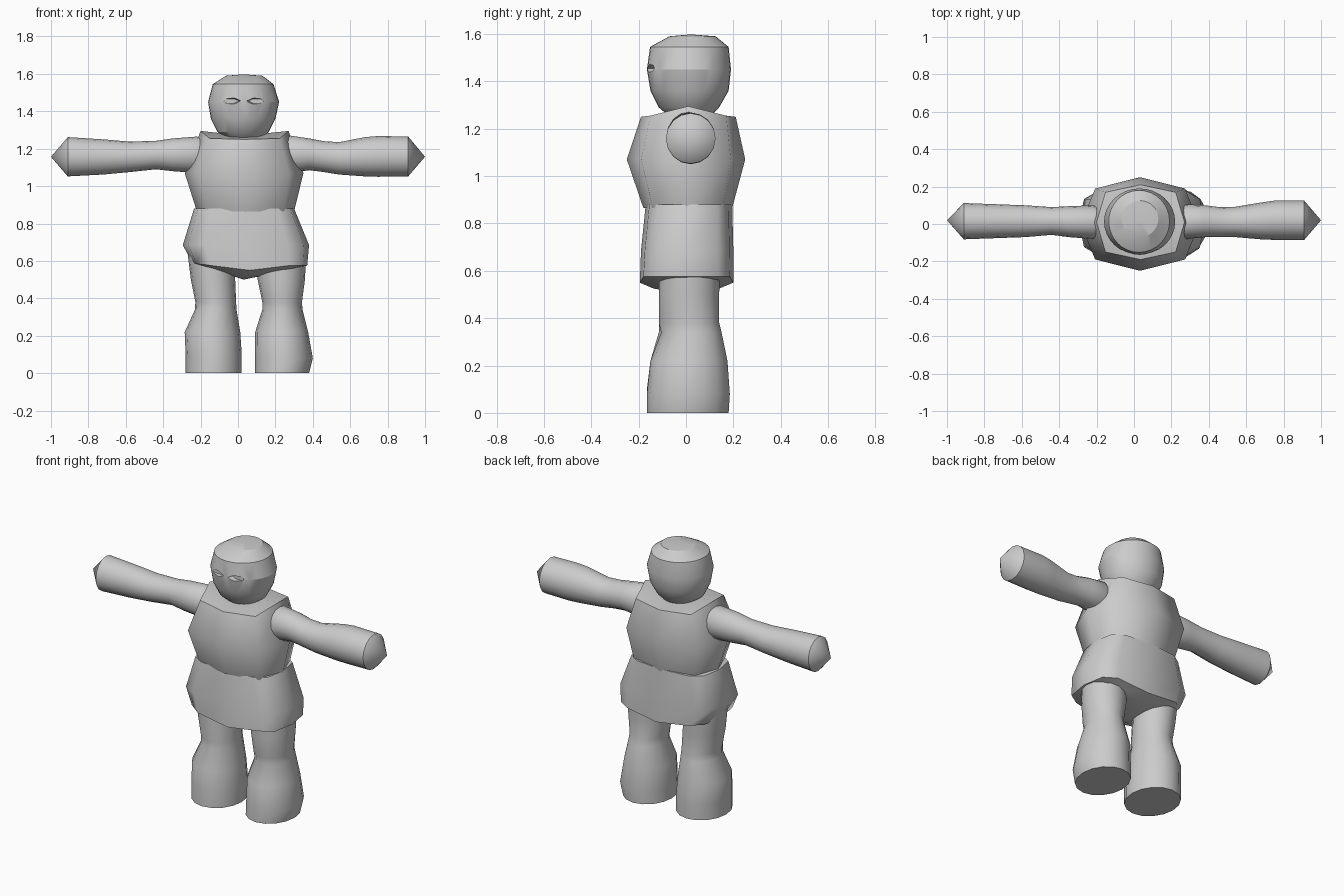
import bpy, bmesh, math

GREY = bpy.data.materials.new("plain grey")
GREY.diffuse_color = (0.6, 0.6, 0.6, 1)


def loft(name, rings, smooth=40):
    """Skin a list of point rings; a one-point ring makes a pointed end."""
    bm = bmesh.new()
    loops = [[bm.verts.new(p) for p in ring] for ring in rings]
    for a, b in zip(loops, loops[1:]):
        n = max(len(a), len(b))
        for i in range(n):
            j = (i + 1) % n
            if len(a) == 1:
                bm.faces.new((a[0], b[j], b[i]))
            elif len(b) == 1:
                bm.faces.new((a[i], a[j], b[0]))
            else:
                bm.faces.new((a[i], a[j], b[j], b[i]))
    for end in (loops[0], loops[-1]):
        if len(end) > 2:
            bm.faces.new(end)
    bmesh.ops.recalc_face_normals(bm, faces=bm.faces)
    mesh = bpy.data.meshes.new(name)
    bm.to_mesh(mesh)
    bm.free()
    mesh.materials.append(GREY)
    obj = bpy.data.objects.new(name, mesh)
    bpy.context.collection.objects.link(obj)
    bpy.context.view_layer.objects.active = obj
    obj.select_set(True)
    if smooth:
        bpy.ops.object.shade_smooth_by_angle(angle=math.radians(smooth))
    obj.select_set(False)
    return obj


def oval(lo1, hi1, lo2, hi2, n=16, power=1.0):
    """Points of an oval filling a box; power below 1 squares it off."""
    pts = []
    for i in range(n):
        t = 2 * math.pi * i / n
        c, s = round(math.cos(t), 6), round(math.sin(t), 6)
        c = math.copysign(abs(c) ** power, c)
        s = math.copysign(abs(s) ** power, s)
        pts.append(((lo1 + hi1) / 2 + c * (hi1 - lo1) / 2,
                    (lo2 + hi2) / 2 + s * (hi2 - lo2) / 2))
    return pts


def level(z, x0, x1, y0, y1, n=16, power=1.0):
    return [(x, y, z) for x, y in oval(x0, x1, y0, y1, n, power)]


def across(x, y0, y1, z0, z1):
    return [(x, y, z) for y, z in oval(y0, y1, z0, z1)]


# head: barrel with a chamfered crown
head = loft("head", [
    level(1.26, -0.07, 0.13, -0.08, 0.11, 32),
    level(1.29, -0.11, 0.165, -0.115, 0.14, 32),
    level(1.36, -0.145, 0.20, -0.15, 0.18, 32),
    level(1.45, -0.16, 0.22, -0.165, 0.19, 32),
    level(1.545, -0.135, 0.19, -0.152, 0.18, 32),
    level(1.59, -0.065, 0.13, -0.07, 0.125, 32),
    [(0.03, 0.02, 1.598)]], 25)

# eyes: shallow almond recesses cut into the face
for side, ex in (("left", -0.04), ("right", 0.10)):
    rings = []
    for y, w, h in ((-0.20, 0.066, 0.030), (-0.135, 0.046, 0.015)):
        rings.append([(ex + w * a, y, 1.455 + h * b) for a, b in
                      ((-1, 0), (-0.4, 0.8), (0.4, 0.8), (1, 0), (0.4, -0.8), (-0.4, -0.8))])
    cutter = loft(side + "_eye_cutter", rings, 0)
    cutter.hide_render = True
    cutter.hide_set(True)
    cut = head.modifiers.new(side + " eye", 'BOOLEAN')
    cut.object = cutter
    cut.solver = 'EXACT'

# torso: eight-sided, shoulders higher at the sides
shoulders = [(x, y, 1.25 + 0.045 * (1 - min(1, abs(y - 0.01) / 0.18)))
             for x, y in oval(-0.20, 0.27, -0.19, 0.21, 8, 0.65)]
loft("torso", [
    level(0.865, -0.22, 0.30, -0.18, 0.195, 8, 0.7),
    level(1.07, -0.285, 0.35, -0.25, 0.25, 8, 0.8),
    shoulders,
    [(0.03, 0.01, 1.27)]], 60)

# hips: flared skirt block with a sagging underside
hem = [(x, y, 0.575 + 0.09 * max(0, -x - 0.1) - 0.03 * (1 - min(1, abs(x - 0.03) / 0.2)))
       for x, y in oval(-0.245, 0.37, -0.195, 0.20, 12, 0.55)]
loft("hips", [
    [(0.03, 0.0, 0.50)],
    [(0.03 + (x - 0.03) * 0.7, y * 0.7, z - 0.025) for x, y, z in hem],
    hem,
    level(0.685, -0.295, 0.38, -0.19, 0.20, 12, 0.6),
    level(0.88, -0.235, 0.30, -0.17, 0.195, 12, 0.6)], 50)

# legs: thick boots narrowing at the knee; each row is z, x range, y range
legs = {
    "left_leg": [(0, -0.28, 0.02, -0.165, 0.18), (0.10, -0.28, 0.02, -0.165, 0.182),
                 (0.22, -0.285, 0.012, -0.15, 0.172), (0.34, -0.23, -0.008, -0.115, 0.148),
                 (0.38, -0.228, -0.01, -0.115, 0.14), (0.50, -0.252, -0.015, -0.115, 0.14),
                 (0.66, -0.272, -0.02, -0.115, 0.145)],
    "right_leg": [(0, 0.09, 0.38, -0.165, 0.18), (0.08, 0.09, 0.40, -0.165, 0.185),
                  (0.22, 0.092, 0.375, -0.15, 0.175), (0.34, 0.13, 0.345, -0.105, 0.15),
                  (0.38, 0.13, 0.342, -0.115, 0.14), (0.50, 0.105, 0.358, -0.115, 0.14),
                  (0.66, 0.10, 0.365, -0.115, 0.145)]}
for name, rows in legs.items():
    loft(name, [level(*row) for row in rows])

# arms: straight out with pointed ends; each row is x, y range, z range
arms = {
    "left_arm": [(-0.16, -0.05, 0.08, 1.09, 1.245), (-0.22, -0.08, 0.10, 1.07, 1.265),
                 (-0.35, -0.07, 0.095, 1.08, 1.255), (-0.44, -0.058, 0.09, 1.09, 1.242),
                 (-0.58, -0.07, 0.10, 1.075, 1.238), (-0.72, -0.075, 0.105, 1.062, 1.25),
                 (-0.91, -0.082, 0.112, 1.052, 1.262)],
    "right_arm": [(0.22, -0.05, 0.08, 1.09, 1.245), (0.28, -0.08, 0.105, 1.07, 1.27),
                  (0.38, -0.07, 0.10, 1.085, 1.255), (0.46, -0.07, 0.09, 1.075, 1.24),
                  (0.54, -0.07, 0.092, 1.062, 1.235), (0.68, -0.082, 0.115, 1.052, 1.262),
                  (0.75, -0.085, 0.125, 1.05, 1.268), (0.91, -0.085, 0.125, 1.052, 1.265)]}
for name, rows in arms.items():
    tip = (math.copysign(1.0, rows[-1][0]), 0.02, 1.157)
    loft(name, [across(*row) for row in rows] + [[tip]], 35)
